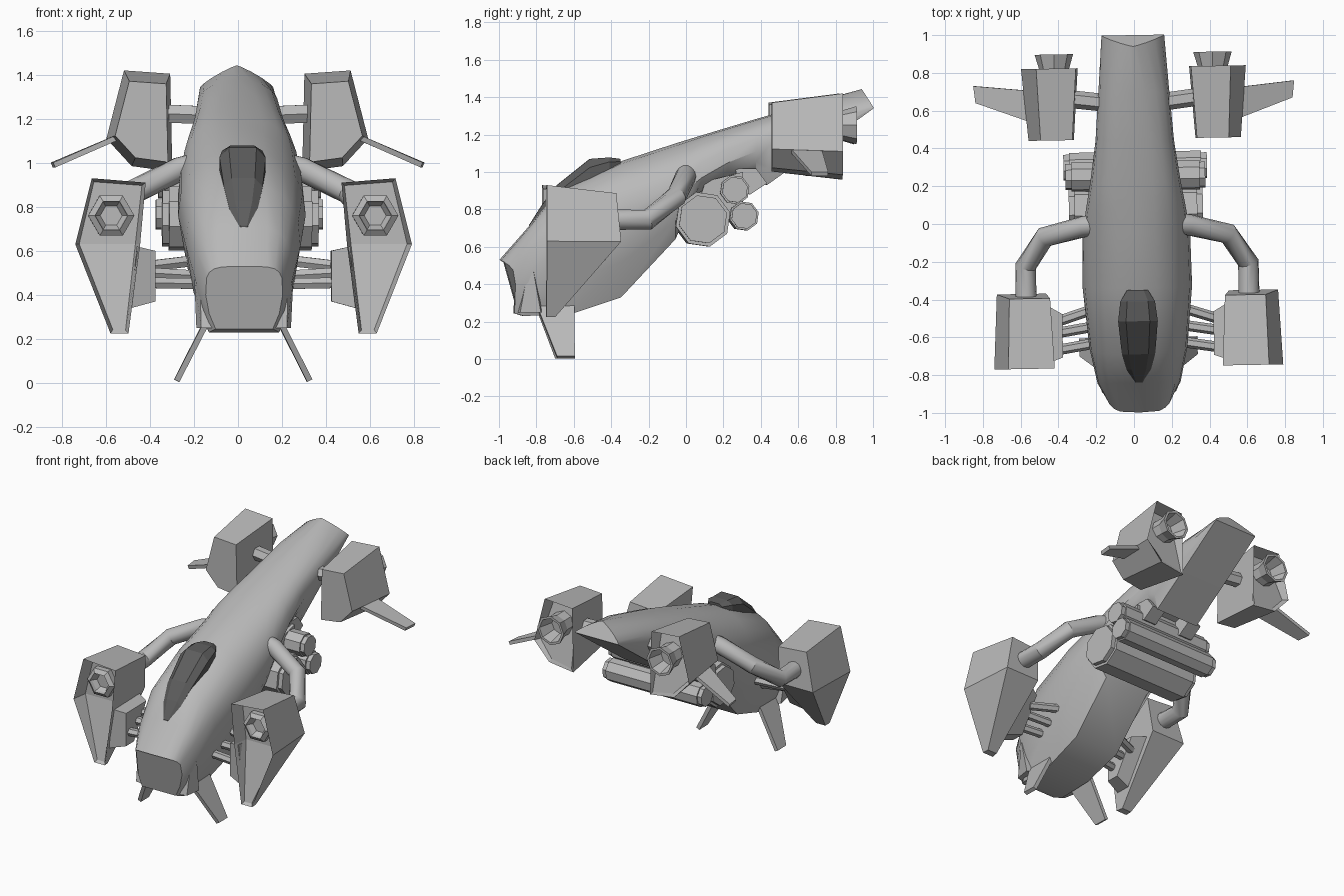
import bpy, bmesh
from math import sin, cos, pi
from mathutils import Matrix, Vector

if "Cube" in bpy.data.objects:
    bpy.data.objects.remove(bpy.data.objects["Cube"])


def material(name, value):
    m = bpy.data.materials.new(name)
    m.use_nodes = True
    col = (value, value, value, 1)
    m.diffuse_color = col
    m.node_tree.nodes["Principled BSDF"].inputs["Base Color"].default_value = col
    return m


HULL = material("hull_grey", 0.49)
GLASS = material("canopy_dark", 0.11)

# The whole craft sits at a slight yaw about its tail
PIVOT = Matrix.Translation((0, 0.65, 0))
YAW = PIVOT @ Matrix.Rotation(0.018, 4, 'Z') @ PIVOT.inverted()


def finish(name, bm, mat=HULL, flip=False, smooth=False):
    if flip:
        bmesh.ops.scale(bm, vec=(-1, 1, 1), verts=bm.verts)
    bmesh.ops.transform(bm, matrix=YAW, verts=bm.verts)
    bmesh.ops.recalc_face_normals(bm, faces=bm.faces)
    me = bpy.data.meshes.new(name)
    bm.to_mesh(me)
    bm.free()
    me.materials.append(mat)
    ob = bpy.data.objects.new(name, me)
    bpy.context.collection.objects.link(ob)
    if smooth:
        bpy.ops.object.select_all(action='DESELECT')
        ob.select_set(True)
        bpy.context.view_layer.objects.active = ob
        bpy.ops.object.shade_smooth_by_angle(angle=0.5)


def loft(rings):
    """Skin equal-length rings and cap both ends."""
    bm = bmesh.new()
    vs = [[bm.verts.new(p) for p in r] for r in rings]
    n = len(vs[0])
    for a, b in zip(vs, vs[1:]):
        for i in range(n):
            j = (i + 1) % n
            bm.faces.new((a[i], a[j], b[j], b[i]))
    bm.faces.new(vs[0])
    bm.faces.new(vs[-1])
    return bm


def circle(c, axis, r, n, turn=0):
    q = Vector(axis).to_track_quat('Z', 'Y')
    return [Vector(c) + q @ Vector((r * cos(2 * pi * i / n + turn), r * sin(2 * pi * i / n + turn), 0))
            for i in range(n)]


def tube(path, r, n):
    pts = [Vector(p) for p in path]
    rings = []
    for i, p in enumerate(pts):
        d = (pts[min(i + 1, len(pts) - 1)] - p).normalized() + (p - pts[max(i - 1, 0)]).normalized()
        rings.append(circle(p, d, r, n))
    return loft(rings)


def cup(x, z, profile, n):
    """Hollow nozzle along y from (y, radius) pairs."""
    return loft([[(x + r * cos(2 * pi * i / n), y, z + r * sin(2 * pi * i / n))
                  for i in range(n)] for y, r in profile])


def plate(corners, thick):
    a, b, c = (Vector(p) for p in corners[:3])
    off = (b - a).cross(c - a).normalized() * thick / 2
    return loft([[Vector(p) + off for p in corners], [Vector(p) - off for p in corners]])


def pair(name, build, smooth=False):
    for side, flip in (("left_", False), ("right_", True)):
        finish(side + name, build(), HULL, flip, smooth)


# Fuselage: bottom y, z, half width | widest y, z, half width | top y, z | arch power
stations = [
    (-.92, .245, .13, -.915, .40, .175, -.998, .53, .45),
    (-.87, .23, .16, -.84, .47, .22, -.84, .71, .6),
    (-.62, .24, .16, -.65, .62, .26, -.69, .90, .8),
    (-.35, .33, .17, -.33, .76, .29, -.34, 1.06, .9),
    (-.06, .64, .17, -.06, .86, .285, -.05, 1.155, .9),
    (.05, .88, .17, .08, .97, .265, .08, 1.195, .85),
    (.22, .97, .17, .22, 1.05, .24, .22, 1.237, .8),
    (.37, 1.01, .165, .37, 1.11, .218, .38, 1.285, .8),
    (.43, .93, .165, .44, 1.14, .208, .45, 1.305, .8),
    (.71, 1.13, .165, .71, 1.25, .187, .69, 1.375, .9),
    (1.0, 1.34, .165, 1.0, 1.345, .166, .94, 1.443, 1.7),
]
rings = []
for yb, zb, wb, ym, zm, w, yt, zt, p in stations:
    half = [(wb, yb, zb), (wb + (w - wb) * .65, (yb + ym) / 2, zb + (zm - zb) * .45)]
    bow = 3.5 if ym < -.9 else 1  # the nose tip is bowed in plan
    for k in range(5):
        t = k * pi / 10
        s = sin(t) ** p
        half.append((w * cos(t) ** p, ym + (yt - ym) * s ** bow, zm + (zt - zm) * s))
    rings.append(half + [(0, yt, zt)] + [(-x, y, z) for x, y, z in reversed(half)])
finish("fuselage", loft(rings), smooth=True)

# Canopy: y, half width, base z, roof z
rings = []
for y, w, zb, zt in [(-.84, .025, .66, .715), (-.77, .065, .72, .825), (-.69, .088, .80, .93),
                     (-.515, .105, .92, 1.07), (-.41, .092, 1.0, 1.078), (-.35, .055, 1.02, 1.07)]:
    zs = zt - (zt - zb) * .3
    rings.append([(w, y, zb), (w, y, zs), (w * .6, y, zt), (-w * .6, y, zt), (-w, y, zs), (-w, y, zb)])
finish("canopy", loft(rings), GLASS)


# Front nacelles: six-sided shells, deep at the gun bay, with a sloping lower plate
def front_nacelle():
    outline = [(.69, .93), (.765, .63), (.605, .225), (.523, .225), (.47, .63), (.445, .91)]
    back_y = [-.385, -.36, -.71, -.71, -.36, -.385]
    front, back = -.757, []
    for (x, z), y in zip(outline, back_y):
        back.append((.595 + (x - .595) * .88, y, .62 + (z - .62) * (.86 if y > -.5 else 1)))
    bm = bmesh.new()
    fv = [bm.verts.new((x, front, z)) for x, z in outline]
    bv = [bm.verts.new(p) for p in back]
    for i in range(6):
        j = (i + 1) % 6
        bm.faces.new((fv[j], fv[i], bv[i], bv[j]))
    for v in (fv, bv):
        quads = [bm.faces.new((v[0], v[1], v[4], v[5])), bm.faces.new((v[1], v[2], v[3], v[4]))]
        if v is fv:
            mouth = quads
    bmesh.ops.recalc_face_normals(bm, faces=bm.faces)
    bmesh.ops.inset_region(bm, faces=mouth, thickness=.02, depth=0)
    for v in {v for f in mouth for v in f.verts}:
        v.co.y += .015 + .09 * min(1, max(0, (v.co.z - .24) / .38))
    return bm


pair("front_nacelle", front_nacelle)
pair("front_nozzle", lambda: cup(.6, .76, [(-.62, .105), (-.69, .105), (-.71, .075), (-.69, .07),
                                          (-.66, .05)], 6))

# Blocks and rods between the front nacelles and the fuselage
pair("nacelle_block", lambda: loft([
    [(.40, y, z) for y, z in ((-.70, .37), (-.61, .37), (-.47, .60), (-.70, .60))],
    [(x, y, z) for x, y, z in ((.51, -.73, .34), (.51, -.63, .34), (.485, -.42, .61), (.485, -.73, .62))]]))
for i, (y0, z0, y1, z1) in enumerate([(-.51, .53, -.43, .56), (-.57, .50, -.53, .485),
                                      (-.66, .455, -.62, .45)]):
    pair("rod_%d" % (i + 1), lambda: tube([(.43, y0, z0), (.18, y1, z1)], .028, 6))

# Bent arms carrying the front nacelles
pair("arm", lambda: tube([(.20, .0, .99), (.28, -.01, .97), (.485, -.06, .87),
                          (.59, -.215, .745), (.59, -.40, .745)], .056, 14), smooth=True)


# Rear pods tapering to the front, with a sloping recess at the back
def rear_pod():
    outline = [(.515, 1.42), (.305, 1.405), (.295, .96), (.48, .985), (.595, 1.11)]
    bm = loft([[(x, .83, z) for x, z in outline],
               [(.43 + (x - .43) * .8, .45, 1.175 + (z - 1.175) * .8) for x, z in outline]])
    bmesh.ops.recalc_face_normals(bm, faces=bm.faces)
    rear = [f for f in bm.faces if f.normal.y > .9]
    bmesh.ops.inset_region(bm, faces=rear, thickness=.025, depth=0)
    for v in rear[0].verts:
        v.co.y -= .22 * (v.co.z - .96)
    return bm


pair("rear_pod", rear_pod)
pair("rear_nozzle", lambda: cup(.42, 1.25, [(.72, .08), (.83, .08), (.905, .102), (.905, .085),
                                           (.80, .06)], 8))
pair("rear_strut", lambda: tube([(.12, .64, 1.215), (.36, .67, 1.225)], .047, 6))
pair("rear_fin", lambda: plate([(.55, .55, 1.115), (.55, .715, 1.115), (.845, .745, .99),
                                (.835, .655, .99)], .024))

# Legs and chin cheeks
pair("leg", lambda: plate([(.165, -.80, .28), (.165, -.60, .28), (.302, -.60, .01),
                           (.302, -.695, .01)], .026))
pair("chin_cheek", lambda: loft([
    [(.1, -.91, .25), (.195, -.89, .25), (.215, -.78, .25), (.1, -.76, .25)],
    [(.16, -.85, .47), (.20, -.85, .47), (.225, -.82, .47), (.16, -.8, .47)]]))

# Belly engine pack: crosswise drums with stepped end caps
for name, y, z, r, half in [("large_drum", .085, .747, .15, .355), ("upper_drum", .255, .905, .08, .37),
                            ("lower_drum", .305, .765, .08, .38)]:
    rings = [circle((x, y, z), (1, 0, 0), s, 8, .25)
             for x, s in ((-half, r * .88), (-half + .03, r * .88), (-half + .03, r),
                          (half - .03, r), (half - .03, r * .88), (half, r * .88))]
    finish(name, loft(rings))
finish("pack_core", loft([[(x, y, z) for y, z in ((.05, .80), (.30, .78), (.30, 1.0), (.1, .95))]
                          for x in (-.22, .22)]))
pair("pack_bracket", lambda: loft([[(x, y, z) for y, z in ((.28, .9), (.34, .88), (.43, .94), (.37, 1.02), (.26, 1.02))]
                                   for x in (.1, .2)]))
